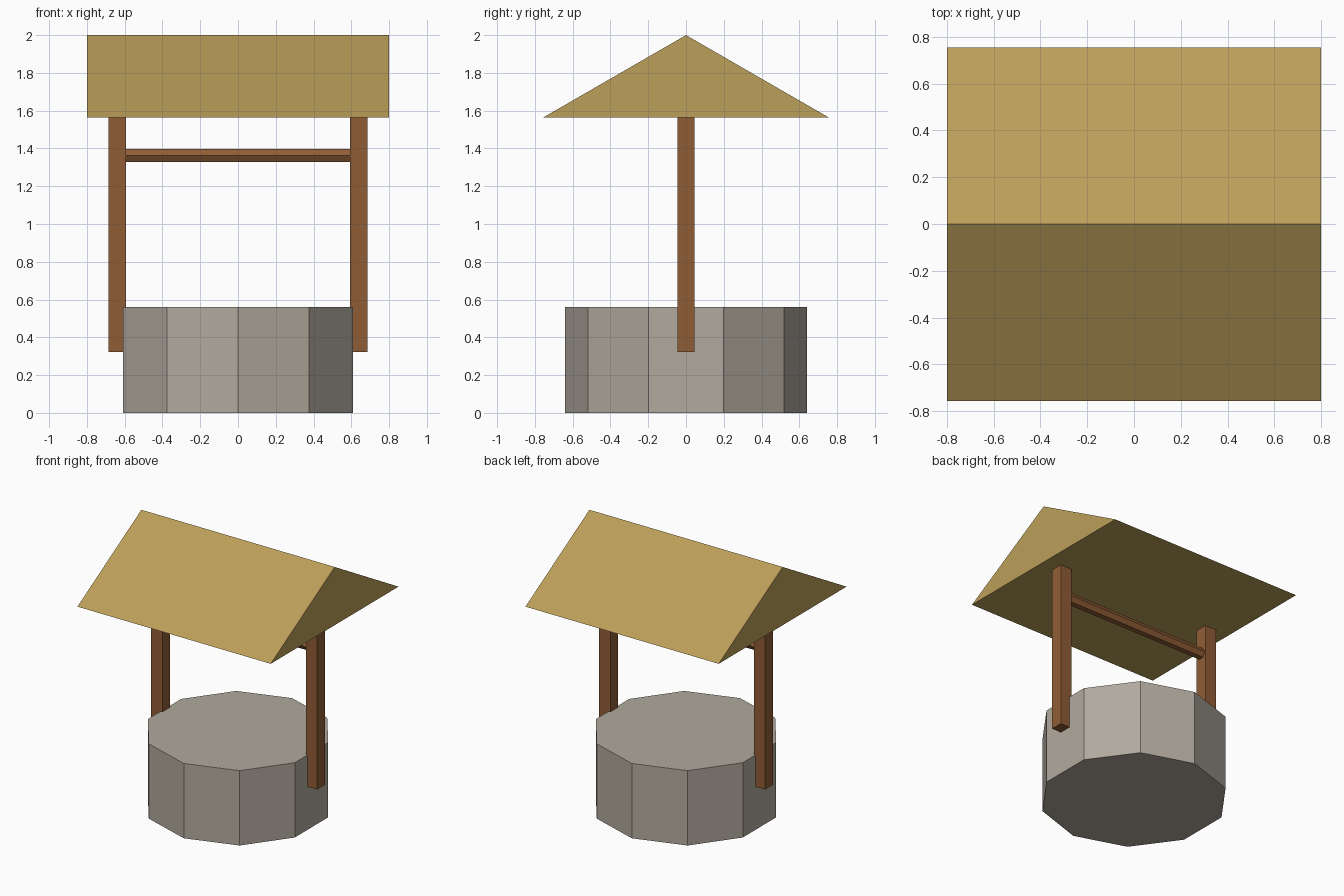
import bpy
import bmesh
from math import sin, cos, pi
from mathutils import Vector

cube = bpy.data.objects.get("Cube")
if cube:
    bpy.data.objects.remove(cube, do_unlink=True)


def material(name, color):
    mat = bpy.data.materials.new(name)
    mat.use_nodes = True
    mat.diffuse_color = (*color, 1)
    bsdf = next(n for n in mat.node_tree.nodes if n.type == 'BSDF_PRINCIPLED')
    bsdf.inputs["Base Color"].default_value = (*color, 1)
    return mat


def prism(name, profile, depth, mat):
    """Extrude a closed 3D profile along a vector into a solid."""
    bm = bmesh.new()
    face = bm.faces.new([bm.verts.new(p) for p in profile])
    ext = bmesh.ops.extrude_face_region(bm, geom=[face], use_keep_orig=True)
    verts = [g for g in ext["geom"] if isinstance(g, bmesh.types.BMVert)]
    bmesh.ops.translate(bm, verts=verts, vec=Vector(depth))
    bmesh.ops.recalc_face_normals(bm, faces=bm.faces)
    mesh = bpy.data.meshes.new(name)
    bm.to_mesh(mesh)
    bm.free()
    mesh.materials.append(mat)
    obj = bpy.data.objects.new(name, mesh)
    bpy.context.collection.objects.link(obj)
    return obj


def ring(sides, radius):
    return [(radius * sin(2 * pi * i / sides), radius * cos(2 * pi * i / sides))
            for i in range(sides)]


stone = material("grey stone", (0.44, 0.40, 0.34))
wood = material("brown wood", (0.28, 0.11, 0.036))
thatch = material("straw thatch", (0.50, 0.35, 0.10))

# Ten-sided stone base, closed on top
prism("stone_base", [(x, y, 0) for x, y in ring(10, 0.64)], (0, 0, 0.56), stone)

# Posts fixed to the outside of the base
h = 0.046
for side, cx in (("left", 0.64), ("right", -0.64)):
    square = [(cx - h, -h, 0.322), (cx + h, -h, 0.322),
              (cx + h, h, 0.322), (cx - h, h, 0.322)]
    prism(side + "_post", square, (0, 0, 1.25), wood)

# Six-sided crossbar with flat top and bottom
prism("crossbar", [(-0.62, b, 1.362 + a) for a, b in ring(6, 0.04)],
      (1.24, 0, 0), wood)

# Solid gable roof
prism("roof", [(-0.8, -0.756, 1.564), (-0.8, 0.756, 1.564), (-0.8, 0, 2)],
      (1.6, 0, 0), thatch)
